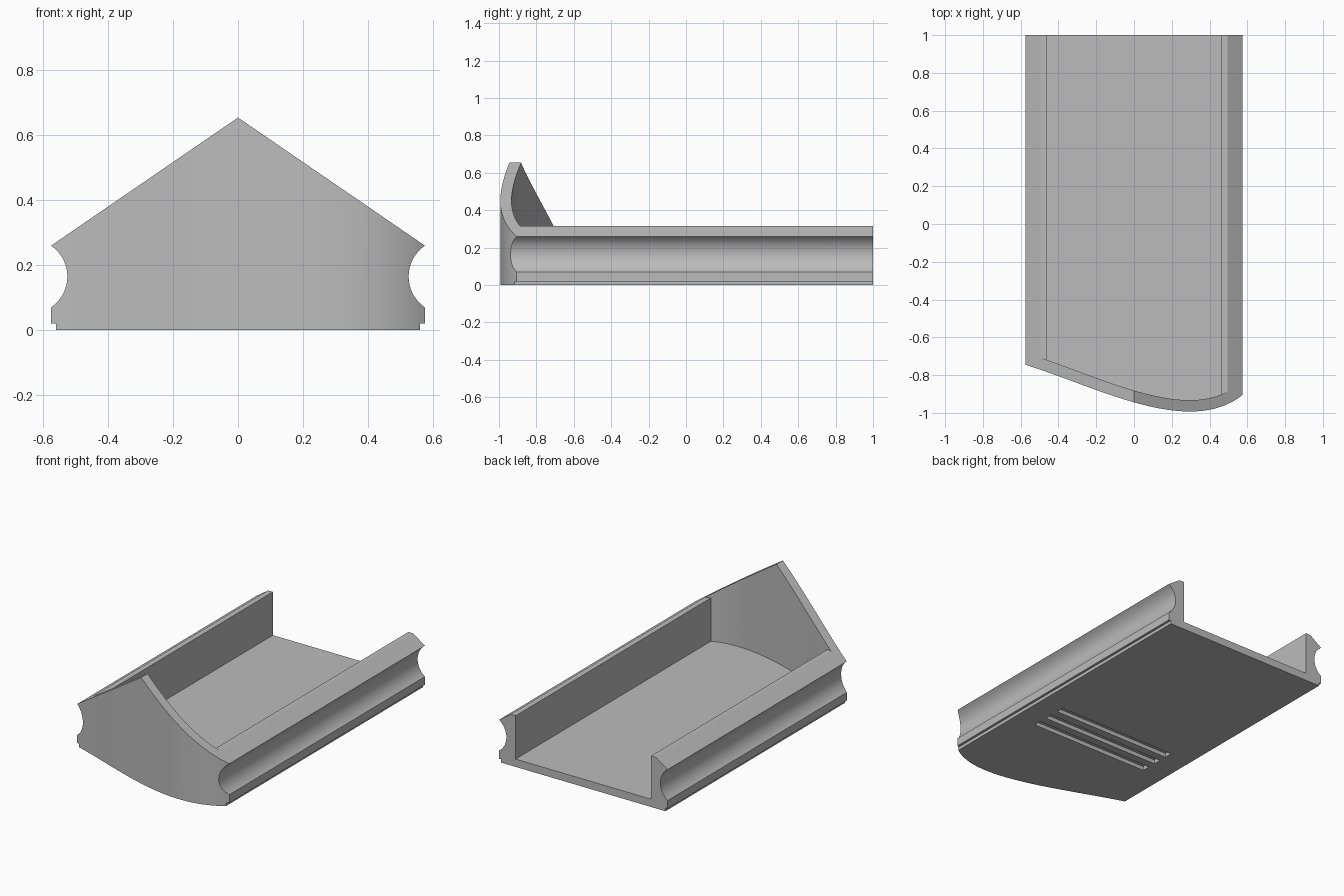
import bpy, bmesh, math
from mathutils import Vector

cube = bpy.data.objects.get("Cube")
if cube:
    bpy.data.objects.remove(cube, do_unlink=True)

grey = bpy.data.materials.new("plain grey")
grey.use_nodes = True
colour = (0.5, 0.5, 0.5, 1)
grey.diffuse_color = colour
grey.node_tree.nodes["Principled BSDF"].inputs["Base Color"].default_value = colour


def prism(name, points, low, high, axis):
    """Extrude a 2D outline along z (plan outline) or y (front outline)."""
    def place(p, d):
        return (p[0], p[1], d) if axis == "z" else (p[0], d, p[1])
    bm = bmesh.new()
    face = bm.faces.new([bm.verts.new(place(p, low)) for p in points])
    new = bmesh.ops.extrude_face_region(bm, geom=[face])["geom"]
    move = Vector(place((0, 0), high - low))
    bmesh.ops.translate(bm, vec=move, verts=[v for v in new if isinstance(v, bmesh.types.BMVert)])
    bmesh.ops.recalc_face_normals(bm, faces=bm.faces)
    mesh = bpy.data.meshes.new(name)
    bm.to_mesh(mesh)
    bm.free()
    mesh.materials.append(grey)
    obj = bpy.data.objects.new(name, mesh)
    bpy.context.collection.objects.link(obj)
    return obj


def combine(target, tool, operation):
    mod = target.modifiers.new("cut", "BOOLEAN")
    mod.operation, mod.solver, mod.object = operation, "EXACT", tool
    bpy.context.view_layer.objects.active = target
    bpy.ops.object.modifier_apply(modifier=mod.name)
    bpy.data.objects.remove(tool, do_unlink=True)


def front_curve(offset, steps=32):
    """Bowed front line in plan, moved inward by offset and run past both sides."""
    a, b, c, d = (Vector(p) for p in
                  ((-0.575, -0.745), (-0.19, -0.865), (0.29, -1.13), (0.575, -0.905)))
    line = []
    for i in range(steps + 1):
        t = i / steps
        u = 1 - t
        p = a * u**3 + b * 3 * u * u * t + c * 3 * u * t * t + d * t**3
        tan = ((b - a) * u * u + (c - b) * 2 * u * t + (d - c) * t * t).normalized()
        line.append(p + Vector((-tan.y, tan.x)) * offset)
    line.insert(0, line[0] + (a - b).normalized() * 0.2)
    line.append(line[-1] + (d - c).normalized() * 0.2)
    return line


def plan_region(name, offset, low, high):
    line = front_curve(offset)
    return prism(name, line + [(line[-1].x, 1.3), (line[0].x, 1.3)], low, high, "z")


# Outer section: stepped base, round side grooves, gable top
half = [(0.56, 0), (0.56, 0.02), (0.575, 0.02)]
radius, middle = 0.115, 0.165
sweep = math.asin(0.095 / radius)
for i in range(17):
    ang = sweep * (i / 8 - 1)
    half.append((0.64 - radius * math.cos(ang), middle + radius * math.sin(ang)))
half[3] = (0.575, 0.07)
half[-1] = (0.575, 0.26)
outline = half + [(0, 0.654)] + [(-x, z) for x, z in reversed(half)]
tray = prism("grooved_tray", outline, -1.2, 1, "y")
combine(tray, plan_region("front_trim", 0, -0.2, 1), "INTERSECT")

# Hollow behind the curved front wall, leaving floor and side rails
hollow_half = [(0.462, 0.048), (0.462, 0.315), (0.65, 0.315), (0.65, 0.9)]
hollow = prism("hollow", hollow_half + [(-x, z) for x, z in reversed(hollow_half)], -1.2, 1.2, "y")
combine(hollow, plan_region("hollow_trim", 0.06, -0.2, 1), "INTERSECT")
combine(tray, hollow, "DIFFERENCE")

# Three shallow slots in the underside
for y in (-0.18, -0.28, -0.38):
    slot = prism("slot", [(-0.41, y - 0.025), (0.41, y - 0.025),
                          (0.41, y + 0.025), (-0.41, y + 0.025)], -0.1, 0.025, "z")
    combine(tray, slot, "DIFFERENCE")

bpy.ops.object.select_all(action="DESELECT")
tray.select_set(True)
bpy.context.view_layer.objects.active = tray
bpy.ops.object.shade_smooth_by_angle(angle=math.radians(30))
